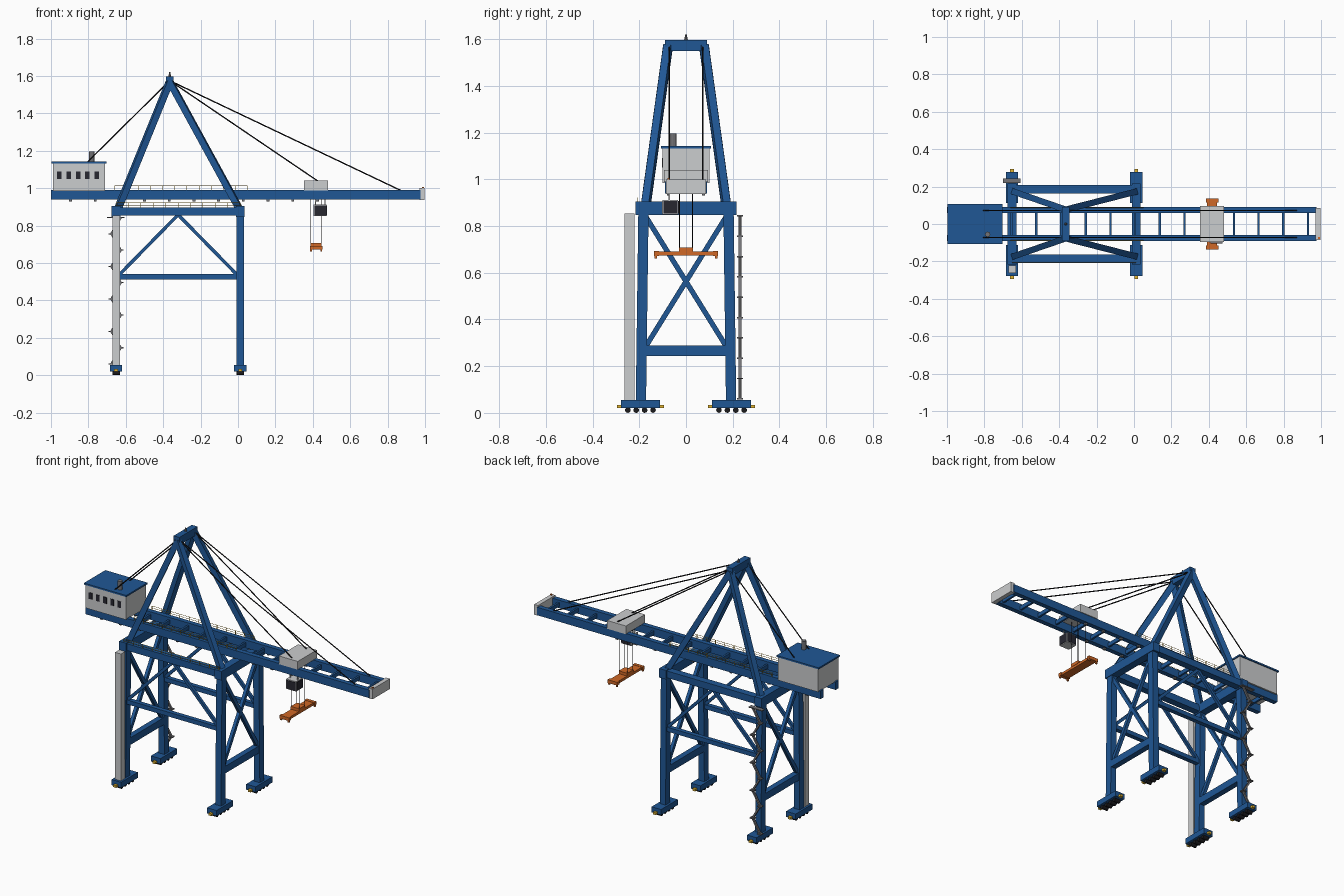
import bpy, bmesh
from mathutils import Matrix, Vector

cube = bpy.data.objects.get("Cube")
if cube:
    bpy.data.objects.remove(cube, do_unlink=True)


def material(name, r, g, b):
    m = bpy.data.materials.new(name)
    m.use_nodes = True
    m.diffuse_color = (r, g, b, 1)
    bsdf = next(n for n in m.node_tree.nodes if n.type == 'BSDF_PRINCIPLED')
    bsdf.inputs["Base Color"].default_value = (r, g, b, 1)
    bsdf.inputs["Roughness"].default_value = 0.6
    return m


BLUE = material("blue paint", 0.014, 0.095, 0.3)
LIGHT = material("light grey", 0.6, 0.61, 0.62)
GREY = material("mid grey", 0.17, 0.17, 0.18)
GLASS = material("dark glass", 0.02, 0.02, 0.03)
BLACK = material("black", 0.01, 0.01, 0.012)
ORANGE = material("orange", 0.63, 0.14, 0.02)
YELLOW = material("yellow", 0.75, 0.45, 0.03)


class Part:
    """Collects simple solids into one object."""

    def __init__(self, name, mat):
        self.name, self.mat, self.bm = name, mat, bmesh.new()

    def box(self, x0, x1, y0, y1, z0, z1):
        centre = Vector((x0 + x1, y0 + y1, z0 + z1)) / 2
        size = (abs(x1 - x0), abs(y1 - y0), abs(z1 - z0), 1)
        bmesh.ops.create_cube(self.bm, size=1, matrix=Matrix.Translation(centre) @ Matrix.Diagonal(size))
        return self

    def frame(self, a, b):
        a, b = Vector(a), Vector(b)
        turn = (b - a).to_track_quat('Z', 'Y').to_matrix().to_4x4()
        return Matrix.Translation((a + b) / 2) @ turn, (b - a).length

    def bar(self, a, b, side, deep):
        m, length = self.frame(a, b)
        bmesh.ops.create_cube(self.bm, size=1, matrix=m @ Matrix.Diagonal((side, deep, length, 1)))
        return self

    def rod(self, a, b, r, sides=6, r_end=None):
        m, length = self.frame(a, b)
        bmesh.ops.create_cone(self.bm, cap_ends=True, segments=sides, radius1=r,
                              radius2=r if r_end is None else r_end, depth=length, matrix=m)
        return self

    def done(self):
        mesh = bpy.data.meshes.new(self.name)
        self.bm.to_mesh(mesh)
        self.bm.free()
        mesh.materials.append(self.mat)
        ob = bpy.data.objects.new(self.name, mesh)
        bpy.context.scene.collection.objects.link(ob)
        return ob


REAR, FRONT = -0.652, 0.012      # x of the two leg portals
LEG_Y = 0.193
SIDES = (-1, 1)

# Bogies, wheels and buffers
bogies, wheels, buffers = Part("bogies", BLUE), Part("wheels", BLACK), Part("buffers", YELLOW)
for x in (REAR, FRONT):
    for s in SIDES:
        y = s * 0.195
        bogies.box(x - 0.033, x + 0.033, y - 0.083, y + 0.083, 0.02, 0.055)
        for i in range(4):
            wy = y + (i - 1.5) * 0.036
            wheels.rod((x - 0.02, wy, 0.012), (x + 0.02, wy, 0.012), 0.012, 12)
        for e in SIDES:
            buffers.box(x - 0.01, x + 0.01, y + e * 0.083, y + e * 0.1, 0.02, 0.034)
for p in (bogies, wheels, buffers):
    p.done()

# Portal legs, cross beams and X braces
legs, cross, braces = Part("legs", BLUE), Part("portal_beams", BLUE), Part("portal_braces", BLUE)
for x in (REAR, FRONT):
    for s in SIDES:
        legs.bar((x, s * LEG_Y, 0.05), (x, s * 0.182, 0.87), 0.04, 0.044)
        braces.bar((x, -s * 0.175, 0.28), (x, s * 0.172, 0.84), 0.02, 0.022)
    cross.box(x - 0.024, x + 0.024, -0.216, 0.216, 0.847, 0.904)
    cross.box(x - 0.018, x + 0.018, -0.18, 0.18, 0.243, 0.288)

# Side beams and chevron braces
side_beams, chevrons = Part("side_beams", BLUE), Part("chevron_braces", BLUE)
mid = (REAR + FRONT) / 2
for s in SIDES:
    y = s * 0.186
    side_beams.box(REAR, FRONT, y - 0.022, y + 0.022, 0.855, 0.898)
    side_beams.box(REAR, FRONT, y - 0.014, y + 0.014, 0.513, 0.54)
    for x in (REAR + 0.015, FRONT - 0.015):
        chevrons.bar((x, y, 0.535), (mid, y, 0.858), 0.018, 0.018)

# Boom girders with cross ties and lamps
boom, ties, lamps = Part("boom_girders", BLUE), Part("boom_ties", BLUE), Part("boom_lamps", GREY)
for s in SIDES:
    boom.box(-1, 0.975, s * 0.06, s * 0.09, 0.94, 0.99)
for i in range(15):
    x = 0.93 - i * 0.132
    ties.box(x - 0.006, x + 0.006, -0.07, 0.07, 0.95, 0.975)
    if x < 0.45:
        for s in SIDES:
            lamps.box(x + 0.015, x + 0.03, s * 0.068, s * 0.082, 0.93, 0.94)
Part("boom_end_platform", LIGHT).box(0.97, 0.997, -0.086, 0.086, 0.936, 1.0).done()
Part("boom_end_light", ORANGE).box(0.985, 0.995, -0.08, -0.07, 1.0, 1.006).done()

# Upper A-frame
mast = Part("a_frame_legs", BLUE)
APEX = -0.365
for s in SIDES:
    for x in (REAR + 0.01, FRONT - 0.005):
        mast.bar((APEX, s * 0.077, 1.57), (x, s * 0.172, 0.89), 0.033, 0.034)
head = Part("a_frame_head", BLUE).box(APEX - 0.02, APEX + 0.02, -0.09, 0.09, 1.548, 1.597)
beacon = Part("beacon", GREY).rod((APEX, 0, 1.595), (APEX, 0, 1.62), 0.008, 8, 0.003)

# Stay cables
stays = Part("stay_cables", BLACK)
for s in SIDES:
    for x, z in ((-0.805, 1.14), (0.43, 1.036), (0.87, 0.988)):
        stays.rod((APEX, s * 0.072, 1.575), (x, s * 0.072, z), 0.0035)
for p in (legs, cross, braces, side_beams, chevrons, boom, ties, lamps, mast, head, beacon, stays):
    p.done()

# Machinery house
Part("machinery_house", LIGHT).box(-0.99, -0.71, -0.1, 0.1, 0.985, 1.132).done()
Part("house_roof", BLUE).box(-0.998, -0.704, -0.106, 0.106, 1.132, 1.142).done()
Part("chimney", GREY).rod((-0.782, -0.055, 1.13), (-0.782, -0.055, 1.196), 0.014, 12).done()
windows = Part("house_windows", GLASS)
for i in range(5):
    x = -0.955 + i * 0.05
    windows.box(x - 0.012, x + 0.012, -0.103, -0.099, 1.05, 1.09)
windows.done()

# Trolley with operator cab
Part("trolley", LIGHT).box(0.352, 0.482, -0.095, 0.095, 0.988, 1.04).done()
cab = Part("operator_cab", LIGHT).box(0.405, 0.474, -0.1, -0.034, 0.85, 0.912)
for x in (0.415, 0.465):
    cab.box(x - 0.003, x + 0.003, -0.075, -0.069, 0.91, 0.99)
cab.done()
panes = Part("cab_windows", GLASS).box(0.473, 0.477, -0.097, -0.037, 0.854, 0.907)
for y in (-0.101, -0.033):
    panes.box(0.409, 0.472, y - 0.002, y + 0.002, 0.854, 0.907)
panes.done()

# Hoist ropes and spreader
ropes = Part("hoist_ropes", BLACK)
spreader = Part("spreader", ORANGE).box(0.39, 0.445, -0.13, 0.13, 0.674, 0.69)
spreader.box(0.388, 0.447, -0.03, 0.03, 0.688, 0.708)
for s in SIDES:
    spreader.box(0.384, 0.451, s * 0.115, s * 0.136, 0.672, 0.692)
    for x in (0.39, 0.445):
        ropes.rod((x, s * 0.028, 0.7), (x, s * 0.028, 1.0), 0.0016)
        spreader.box(x - 0.005, x + 0.005, s * 0.124, s * 0.134, 0.661, 0.674)
ropes.done()
spreader.done()

# Lift shaft on the front rear leg
Part("lift_shaft", LIGHT).box(-0.672, -0.631, -0.263, -0.221, 0.055, 0.853).done()

# Zigzag stair on the back rear leg
stair = Part("stair", GREY)
FLIGHTS, RISE, SY = 9, 0.087, 0.231
for i in range(FLIGHTS + 1):
    s = 1 if i % 2 else -1
    z = 0.06 + i * RISE
    x = REAR + s * 0.026
    stair.box(x - 0.014, x + 0.014, SY - 0.013, SY + 0.013, z - 0.003, z + 0.003)
    if i < FLIGHTS:
        stair.bar((x, SY, z), (REAR - s * 0.026, SY, z + RISE), 0.012, 0.01)
stair.box(REAR - 0.048, REAR + 0.045, SY - 0.013, SY + 0.013, 0.84, 0.846)
stair.done()


# Handrails
def handrail(name, x0, x1, y, z, height, count):
    rail = Part(name, YELLOW)
    for k in (0.5, 1):
        rail.rod((x0, y, z + height * k), (x1, y, z + height * k), 0.0013, 4)
    for i in range(count + 1):
        x = x0 + (x1 - x0) * i / count
        rail.box(x - 0.0013, x + 0.0013, y - 0.0013, y + 0.0013, z, z + height)
    rail.done()


handrail("side_beam_rail", REAR, FRONT, -0.206, 0.897, 0.025, 10)
for s, side in ((-1, "front"), (1, "back")):
    handrail("boom_rail_" + side, -0.66, 0.05, s * 0.088, 0.988, 0.026, 11)
